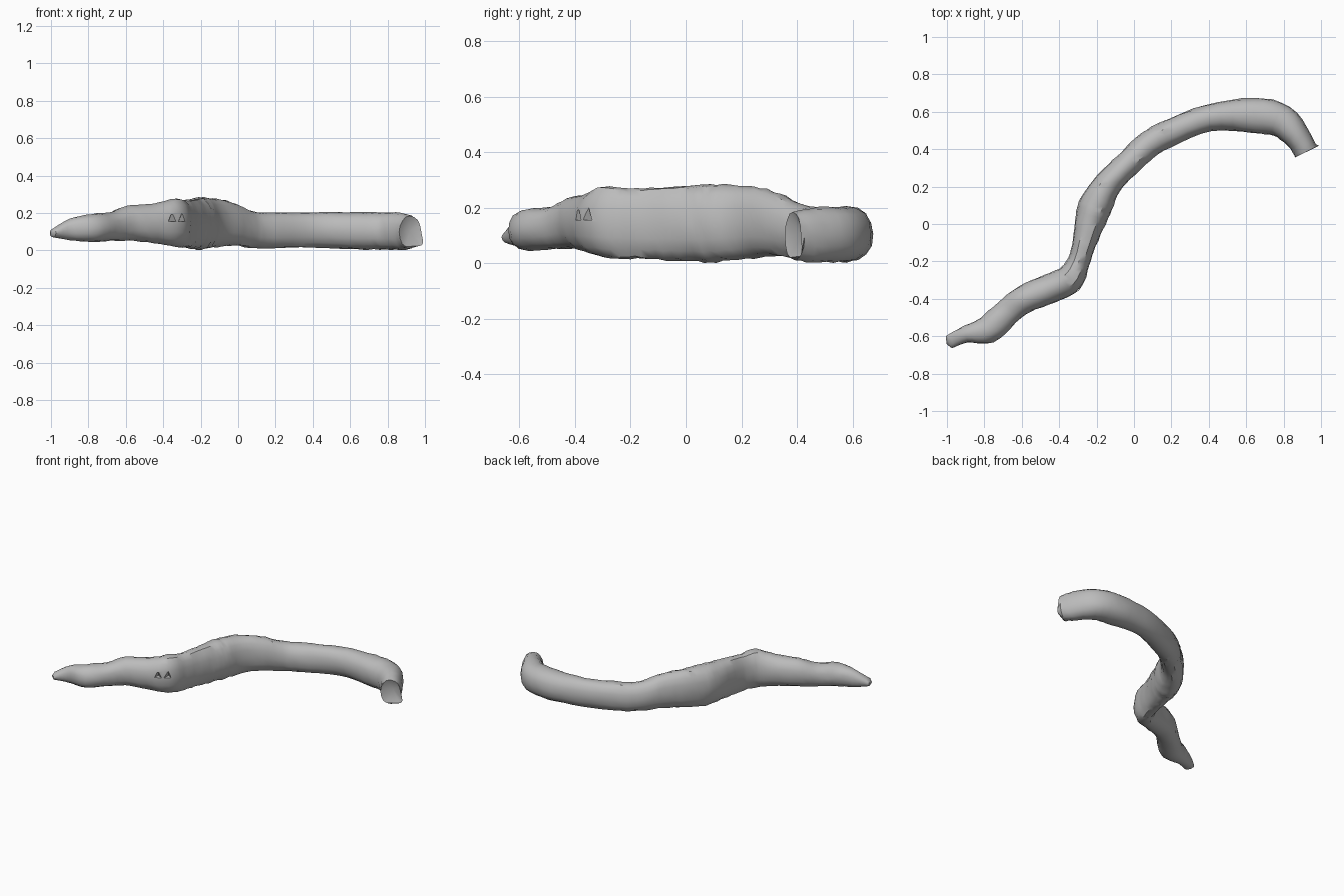
import bpy, bmesh, math, random
from mathutils import Vector

random.seed(4)
if "Cube" in bpy.data.objects:
    bpy.data.objects.remove(bpy.data.objects["Cube"])

grey = bpy.data.materials.new("plain_grey")
grey.use_nodes = True
grey.diffuse_color = (0.5, 0.5, 0.5, 1)
grey.node_tree.nodes["Principled BSDF"].inputs["Base Color"].default_value = (0.5, 0.5, 0.5, 1)

# Stations along the branch: x, y, half width, bottom, top
STATIONS = [
    (-.99, -.632, .036, .07, .115), (-.9, -.59, .046, .055, .17),
    (-.785, -.565, .075, .045, .195), (-.68, -.475, .073, .05, .205),
    (-.59, -.405, .075, .05, .24), (-.45, -.345, .08, .04, .25),
    (-.345, -.295, .078, .02, .28), (-.295, -.2, .06, .015, .27),
    (-.265, -.1, .065, .01, .275), (-.232, .02, .084, .005, .282),
    (-.2, .11, .09, .003, .285), (-.135, .22, .075, .015, .28),
    (-.04, .315, .07, .025, .26), (.06, .41, .072, .015, .215),
    (.165, .475, .073, .01, .205), (.4, .568, .072, .015, .205),
    (.64, .58, .096, .004, .205), (.79, .55, .09, .004, .205),
    (.88, .455, .07, .002, .2), (.92, .385, .064, .012, .185),
]
STEPS, SIDES = 4, 16


def spline(a, b, c, d, t):
    """Smooth interpolation between stations b and c."""
    return [0.5 * (2 * q + (r - p) * t + (2 * p - 5 * q + 4 * r - s) * t ** 2
                   + (3 * q - p - 3 * r + s) * t ** 3)
            for p, q, r, s in zip(a, b, c, d)]


path = []
last = len(STATIONS) - 1
for i in range(last):
    four = [STATIONS[min(max(i + k, 0), last)] for k in (-1, 0, 1, 2)]
    path += [spline(*four, j / STEPS) for j in range(STEPS)]
path.append(STATIONS[last])

# Branch body: lumpy rings joined into a tube
bm = bmesh.new()
rings = []
for i, (x, y, half, low, high) in enumerate(path):
    before, after = path[max(i - 2, 0)], path[min(i + 2, len(path) - 1)]
    along = Vector((after[0] - before[0], after[1] - before[1], 0)).normalized()
    side = Vector((-along.y, along.x, 0))
    ring = []
    for k in range(SIDES):
        angle = math.tau * k / SIDES
        c, s = math.cos(angle), math.sin(angle)
        lump = random.uniform(0.96, 1.02)
        c = math.copysign(abs(c) ** 0.92, c) * lump
        s = math.copysign(abs(s) ** 0.92, s) * lump
        p = Vector((x, y, (low + high) / 2)) + side * half * c
        p.z = max(p.z + s * (high - low) / 2, 0)
        ring.append(bm.verts.new(p))
    rings.append(ring)
for a, b in zip(rings, rings[1:]):
    for k in range(SIDES):
        n = (k + 1) % SIDES
        bm.faces.new((a[k], a[n], b[n], b[k]))

# Splintered tip: low outer corner of the broken end is drawn out
for v in rings[-1]:
    if v.co.x > 0.92 and v.co.z < 0.11:
        v.co = v.co.lerp(Vector((.995, .42, .03)), 0.7)

# End caps: blunt thin end, hollowed broken end
for ring, shift in ((rings[0], Vector((-.012, -.01, 0))), (rings[-1], Vector((-.01, .03, .01)))):
    centre = sum((v.co for v in ring), Vector()) / SIDES + shift
    hub = bm.verts.new(centre)
    for k in range(SIDES):
        bm.faces.new((ring[k], ring[(k + 1) % SIDES], hub))
bmesh.ops.recalc_face_normals(bm, faces=bm.faces)
bm.normal_update()

mesh = bpy.data.meshes.new("branch")
bm.to_mesh(mesh)
bm.free()
mesh.materials.append(grey)
branch = bpy.data.objects.new("branch", mesh)
bpy.context.collection.objects.link(branch)

# Two small three-sided nicks at the knot
for x, y in ((-.355, -.385), (-.3, -.35)):
    bpy.ops.mesh.primitive_cone_add(vertices=3, radius1=0.035, radius2=0, depth=0.045,
                                    location=(x, y, .178), rotation=(0, 0, 0.5))
    cutter = bpy.context.object
    cutter.name = "nick_cutter"
    cutter.hide_render = True
    cutter.data.materials.append(grey)
    nick = branch.modifiers.new("nick", "BOOLEAN")
    nick.operation, nick.object = "DIFFERENCE", cutter
    bpy.context.view_layer.objects.active = branch
    bpy.ops.object.modifier_apply(modifier=nick.name)
    bpy.data.objects.remove(cutter)

bpy.ops.object.select_all(action="DESELECT")
branch.select_set(True)
bpy.context.view_layer.objects.active = branch
bpy.ops.object.shade_smooth_by_angle(angle=math.radians(35))
